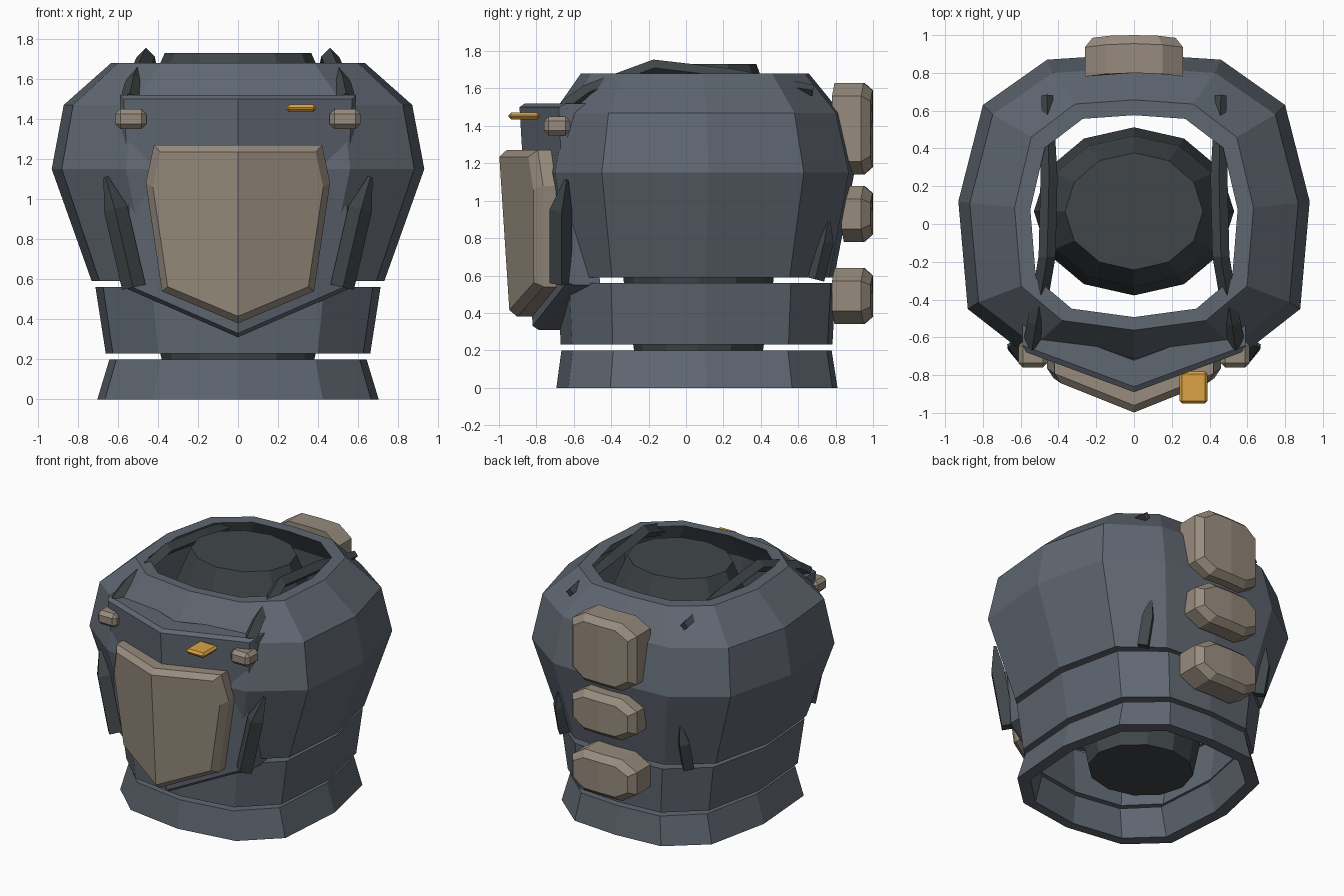
import bpy, bmesh, math
from mathutils import Vector

if "Cube" in bpy.data.objects:
    bpy.data.objects.remove(bpy.data.objects["Cube"])


def material(name, rgb):
    m = bpy.data.materials.new(name)
    m.use_nodes = True
    m.diffuse_color = (*rgb, 1)
    m.node_tree.nodes["Principled BSDF"].inputs["Base Color"].default_value = (*rgb, 1)
    return m


SLATE = material("slate armour", (0.115, 0.135, 0.165))
CHARCOAL = material("charcoal", (0.052, 0.062, 0.067))
TAN = material("tan plate", (0.31, 0.26, 0.205))
GOLD = material("gold", (0.70, 0.36, 0.06))


def finish(name, bm, mat):
    bmesh.ops.recalc_face_normals(bm, faces=bm.faces)
    mesh = bpy.data.meshes.new(name)
    bm.to_mesh(mesh)
    bm.free()
    mesh.materials.append(mat)
    obj = bpy.data.objects.new(name, mesh)
    bpy.context.collection.objects.link(obj)
    return obj


def loft(name, rings, mat, wrap=False, split_cap=False):
    """Bridge rings of points; wrap joins last to first, otherwise cap the ends."""
    bm = bmesh.new()
    loops = [[bm.verts.new(p) for p in r] for r in rings]
    pairs = list(zip(loops, loops[1:]))
    if wrap:
        pairs.append((loops[-1], loops[0]))
    for a, b in pairs:
        n = len(a)
        for i in range(n):
            j = (i + 1) % n
            bm.faces.new((a[i], a[j], b[j], b[i]))
    if not wrap:
        for loop in (loops[0], loops[-1]):
            if split_cap:
                h = len(loop) // 2
                bm.faces.new(loop[:h + 1])
                bm.faces.new(loop[h:] + loop[:1])
            else:
                bm.faces.new(loop)
    return finish(name, bm, mat)


def mirrored(half):
    """Complete a half outline that starts and ends on x = 0."""
    return half + [(-x, v) for x, v in reversed(half[1:-1])]


# Torso cross-section shared by the shell and both waist bands
SECTION = mirrored([(0, 0.9), (0.46, 0.87), (0.8, 0.63), (0.93, 0.12),
                    (0.88, -0.45), (0.56, -0.7), (0, -0.77)])


def ring(z, sx, sy):
    return [(x * sx, y * sy, z) for x, y in SECTION]


def hollow(name, levels, wall=0.09):
    outer = [ring(*l) for l in levels]
    inner = [ring(z, sx - wall, sy - wall) for z, sx, sy in reversed(levels)]
    return loft(name, outer + inner, SLATE, wrap=True)


hollow("lower_waist_band", [(0, 0.755, 0.9), (0.2, 0.69, 0.865)])
hollow("upper_waist_band", [(0.23, 0.71, 0.87), (0.56, 0.765, 0.89)])
hollow("torso_shell", [(0.59, 0.785, 0.88), (1.15, 1, 1), (1.47, 0.935, 0.92),
                       (1.68, 0.68, 0.73)])

# Inner body
core = []
for z, rx, ry in [(0.1, 0.36, 0.33), (0.57, 0.46, 0.4), (1.0, 0.53, 0.445),
                  (1.47, 0.48, 0.4), (1.73, 0.365, 0.31)]:
    core.append([(rx * math.sin(math.tau * i / 12), 0.067 + ry * math.cos(math.tau * i / 12), z)
                 for i in range(12)])
loft("inner_body", core, CHARCOAL)


def plate(name, half, front, depth, bevel, inset, mat):
    """Symmetric plate: outline in x and z, front(x, z) gives y, depth is signed."""
    outline = mirrored(half)
    cz = (max(z for _, z in half) + min(z for _, z in half)) / 2
    hz = max(z for _, z in half) - cz
    hx = max(x for x, _ in half)
    small = [(x * (1 - inset / hx), cz + (z - cz) * (1 - inset / hz)) for x, z in outline]
    rings = [[(x, front(abs(x), z) + depth, z) for x, z in outline],
             [(x, front(abs(x), z) + bevel, z) for x, z in outline],
             [(x, front(abs(x), z), z) for x, z in small]]
    return loft(name, rings, mat, split_cap=True)


# Chest panel and the ridged breastplate on it
plate("chest_panel", [(0, 1.52), (0.59, 1.52), (0.57, 1.15), (0.55, 0.55), (0, 0.31)],
      lambda x, z: -0.82 - 0.06 * (z - 0.33) + 0.37 * x, 0.17, 0.03, 0.02, SLATE)
plate("breastplate", [(0, 1.27), (0.42, 1.27), (0.46, 1.08), (0.38, 0.54), (0, 0.38)],
      lambda x, z: -0.945 - 0.065 * (z - 0.42) + 0.4 * x, 0.16, 0.04, 0.035, TAN)

# Back plates
for name, z0, z1, depth in [("upper_back_plate", 1.14, 1.63, 0.2),
                            ("middle_back_plate", 0.78, 1.08, 0.15),
                            ("lower_back_plate", 0.34, 0.64, 0.2)]:
    c = 0.07
    plate(name, [(0, z1), (0.15, z1), (0.26, z1 - c), (0.26, z0 + c), (0.15, z0), (0, z0)],
          lambda x, z: 1.0 - 0.12 * max(0, x - 0.1), -depth, -0.045, 0.04, TAN)


def strap(name, points, radii):
    """Four-sided bar along points with a radius at each."""
    pts = [Vector(p) for p in points]
    rings = []
    for i, p in enumerate(pts):
        d = (pts[min(i + 1, len(pts) - 1)] - pts[max(i - 1, 0)]).normalized()
        side = d.cross(Vector((0, 1, 0.3))).normalized()
        if abs(d.y) > 0.6:
            side = Vector((1, 0, 0))
        up = side.cross(d).normalized()
        rings.append([p + radii[i] * (side * math.cos(a) + up * math.sin(a))
                      for a in (math.tau * k / 4 for k in range(4))])
    return loft(name, rings, CHARCOAL)


def chamfered_box(name, centre, size, bevel, mat):
    bm = bmesh.new()
    bmesh.ops.create_cube(bm, size=1)
    for v in bm.verts:
        v.co = Vector(centre) + Vector([a * b for a, b in zip(v.co, size)])
    bmesh.ops.bevel(bm, geom=bm.edges[:], offset=bevel, segments=1, affect='EDGES')
    return finish(name, bm, mat)


# Straps and buckles, one set on each side
for s, side in ((1, "left"), (-1, "right")):
    strap(side + "_shoulder_strap",
          [(s * 0.54, -0.64, 1.49), (s * 0.52, -0.52, 1.58), (s * 0.46, -0.17, 1.71),
           (s * 0.45, 0.25, 1.66), (s * 0.46, 0.68, 1.59)],
          [0.05, 0.045, 0.045, 0.045, 0.03])
    strap(side + "_front_strap",
          [(s * 0.52, -0.67, 0.56), (s * 0.61, -0.67, 0.95), (s * 0.66, -0.64, 1.11)],
          [0.06, 0.06, 0.012])
    strap(side + "_back_strap",
          [(s * 0.5, 0.69, 0.58), (s * 0.5, 0.74, 0.78), (s * 0.49, 0.76, 0.9)],
          [0.05, 0.05, 0.012])
    chamfered_box(side + "_buckle", (s * 0.535, -0.69, 1.4), (0.155, 0.14, 0.1), 0.025, TAN)

# Chest badge tab
chamfered_box("chest_tab", (0.315, -0.865, 1.453), (0.15, 0.17, 0.036), 0.014, GOLD)
